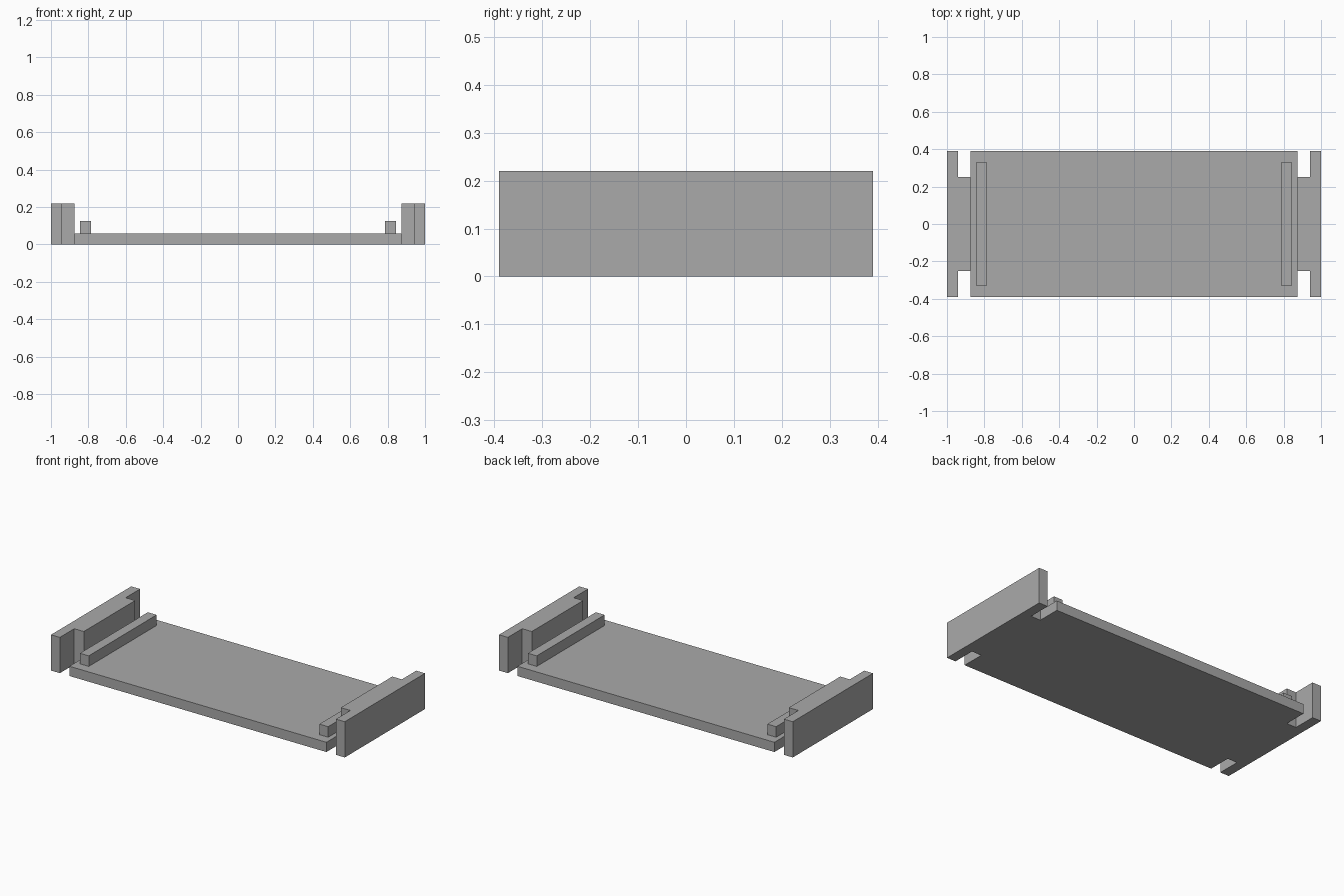
import bpy
import bmesh

cube = bpy.data.objects.get("Cube")
if cube:
    bpy.data.objects.remove(cube, do_unlink=True)

grey = bpy.data.materials.new("plain grey")
grey.use_nodes = True
colour = (0.4, 0.4, 0.4, 1)
grey.diffuse_color = colour
grey.node_tree.nodes["Principled BSDF"].inputs["Base Color"].default_value = colour


def extruded(name, outline, bottom, top):
    """Raise a flat x-y outline into a solid."""
    bm = bmesh.new()
    face = bm.faces.new([bm.verts.new((x, y, bottom)) for x, y in outline])
    raised = bmesh.ops.extrude_face_region(bm, geom=[face])["geom"]
    bmesh.ops.translate(bm, vec=(0, 0, top - bottom),
                        verts=[v for v in raised if isinstance(v, bmesh.types.BMVert)])
    bmesh.ops.recalc_face_normals(bm, faces=bm.faces)
    mesh = bpy.data.meshes.new(name)
    bm.to_mesh(mesh)
    bm.free()
    mesh.materials.append(grey)
    obj = bpy.data.objects.new(name, mesh)
    bpy.context.collection.objects.link(obj)
    return obj


def rectangle(x0, x1, y):
    return [(x0, -y), (x1, -y), (x1, y), (x0, y)]


DECK_X, STEP_X, END_X = 0.875, 0.94, 1.0
HALF_DEPTH, BLOCK_Y = 0.39, 0.25

# Flat deck
extruded("deck", rectangle(-DECK_X, DECK_X, HALF_DEPTH), 0, 0.06)

for side, s in (("left", 1), ("right", -1)):
    # End wall with a thick middle that meets the deck, notched at both corners
    half = [(END_X, HALF_DEPTH), (STEP_X, HALF_DEPTH), (STEP_X, BLOCK_Y), (DECK_X, BLOCK_Y)]
    outline = half + [(x, -y) for x, y in reversed(half)]
    extruded(side + "_end_wall", [(s * x, y) for x, y in outline], 0, 0.22)

    # Low rail resting on the deck
    extruded(side + "_rail", rectangle(s * 0.785, s * 0.845, 0.33), 0.06, 0.125)
